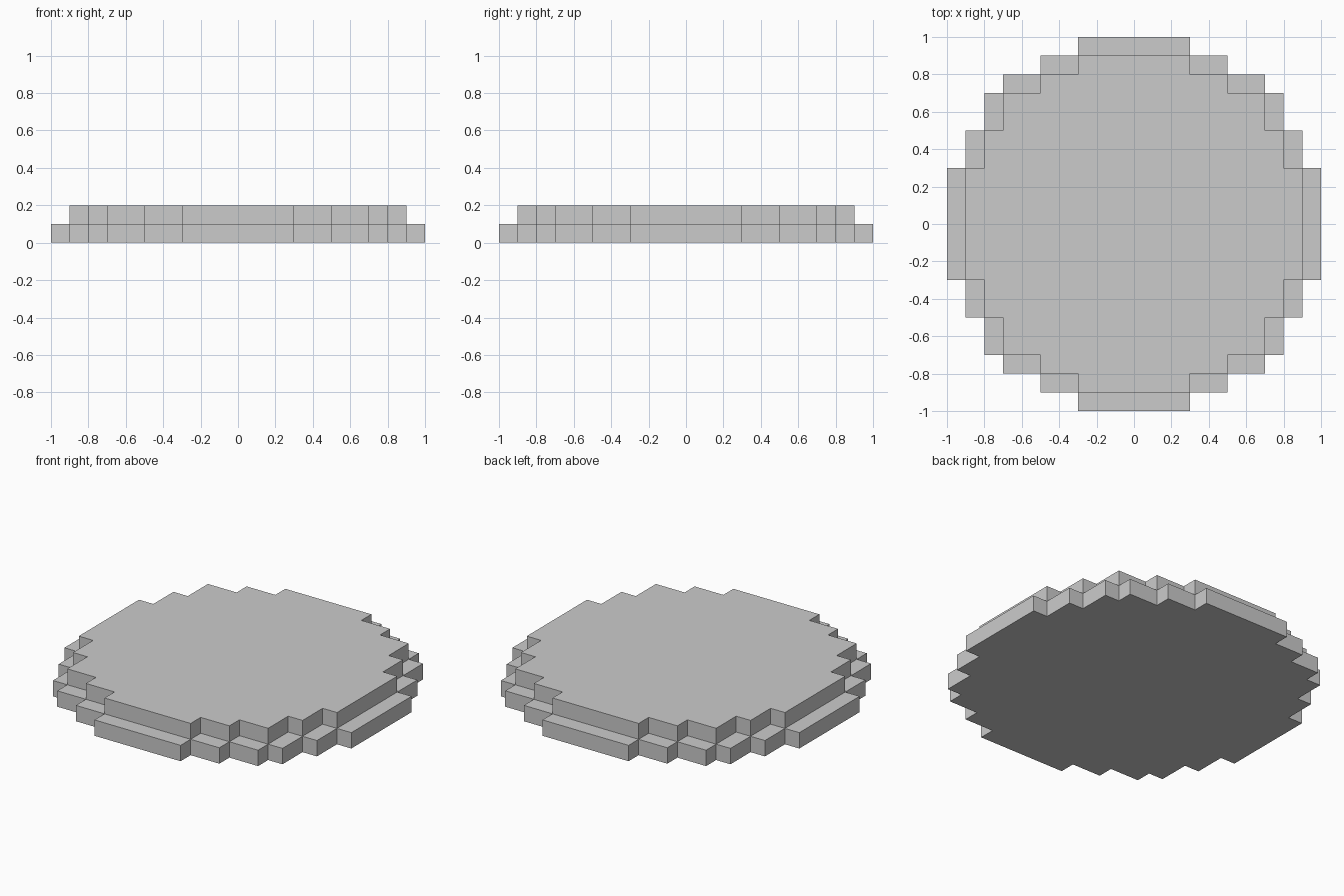
import bpy, bmesh, math

if "Cube" in bpy.data.objects:
    bpy.data.objects.remove(bpy.data.objects["Cube"])

CELL = 0.1
# Half-width (in cells) of each row outwards from the centre, bottom step then top step
STEPS = [[10, 10, 10, 9, 9, 8, 8, 7, 5, 3],
         [9, 9, 9, 8, 8, 7, 7, 5, 3, 0]]


def solid(x, y, z):
    """True when the grid cell belongs to the stepped disc."""
    row = y if y >= 0 else -1 - y
    col = x if x >= 0 else -1 - x
    return 0 <= z < len(STEPS) and row < 10 and col < STEPS[z][row]


bm = bmesh.new()


def add_face(cell, axis, sign):
    """One outward-facing square on the given side of a cell."""
    u, v = (axis + 1) % 3, (axis + 2) % 3
    corners = [(0, 0), (1, 0), (1, 1), (0, 1)]
    verts = []
    for a, b in corners[::sign]:
        p = list(cell)
        p[axis] += sign > 0
        p[u] += a
        p[v] += b
        verts.append(bm.verts.new([c * CELL for c in p]))
    bm.faces.new(verts)


# Skin only the exposed sides of the cells
for z in range(len(STEPS)):
    for y in range(-10, 10):
        for x in range(-10, 10):
            if not solid(x, y, z):
                continue
            for axis in range(3):
                for sign in (1, -1):
                    n = [x, y, z]
                    n[axis] += sign
                    if not solid(*n):
                        add_face((x, y, z), axis, sign)

# Weld and merge coplanar squares into large flat faces
bmesh.ops.remove_doubles(bm, verts=bm.verts[:], dist=0.001)
bmesh.ops.dissolve_limit(bm, angle_limit=math.radians(1),
                         verts=bm.verts[:], edges=bm.edges[:])

mesh = bpy.data.meshes.new("stepped_disc")
bm.to_mesh(mesh)
bm.free()
bpy.context.collection.objects.link(bpy.data.objects.new("stepped_disc", mesh))
